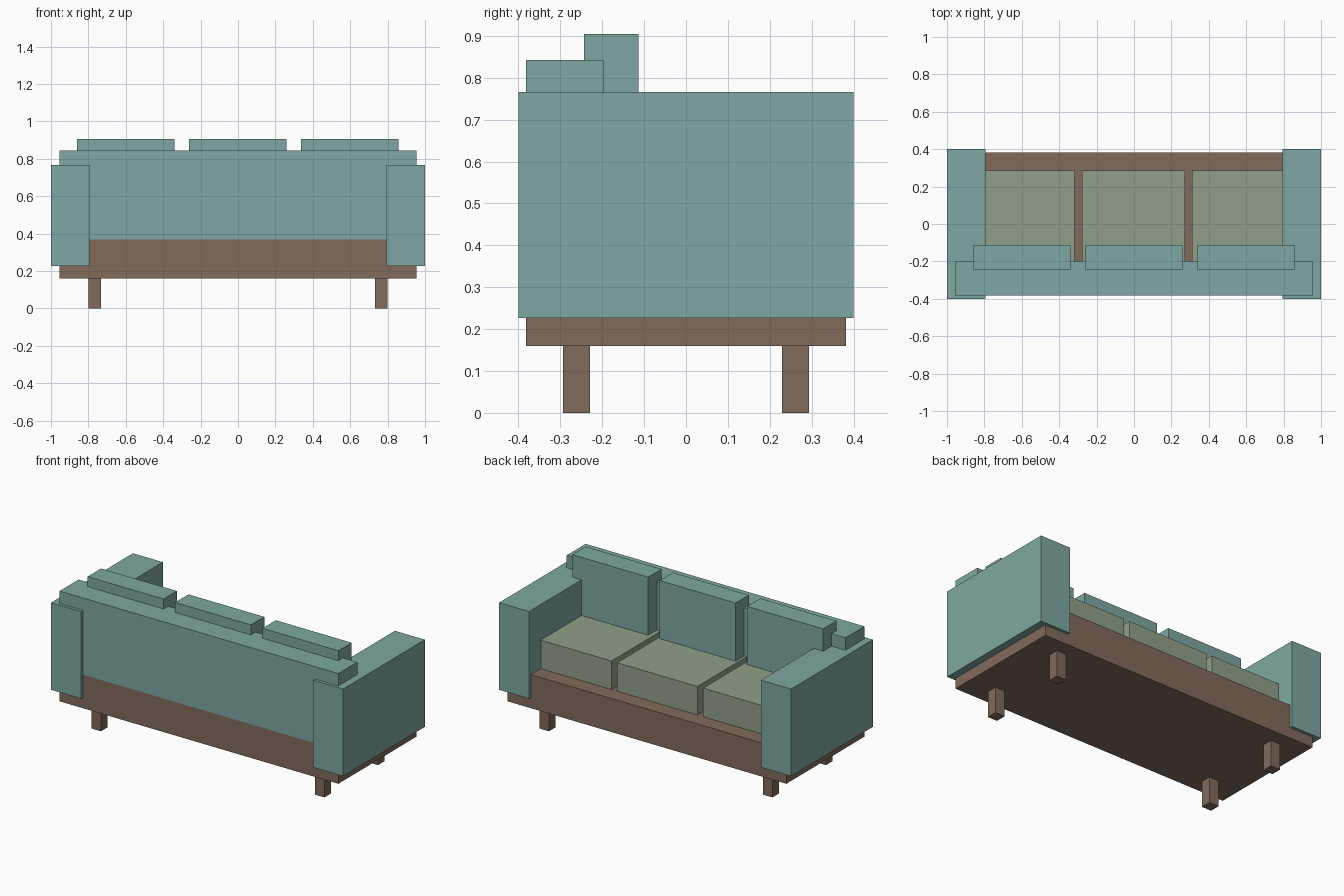
import bpy
import bmesh
from mathutils import Vector

if "Cube" in bpy.data.objects:
    bpy.data.objects.remove(bpy.data.objects["Cube"])


def material(name, colour):
    mat = bpy.data.materials.new(name)
    mat.diffuse_color = (*colour, 1)
    mat.use_nodes = True
    mat.node_tree.nodes["Principled BSDF"].inputs["Base Color"].default_value = mat.diffuse_color
    return mat


teal = material("teal_fabric", (0.21, 0.39, 0.36))
sage = material("sage_fabric", (0.28, 0.35, 0.25))
wood = material("brown_wood", (0.22, 0.145, 0.105))


def box(name, x, y, z, mat):
    """Box spanning the given (min, max) range on each axis."""
    lo, hi = Vector((x[0], y[0], z[0])), Vector((x[1], y[1], z[1]))
    bm = bmesh.new()
    bmesh.ops.create_cube(bm, size=1)
    bmesh.ops.scale(bm, vec=hi - lo, verts=bm.verts)
    mesh = bpy.data.meshes.new(name)
    bm.to_mesh(mesh)
    bm.free()
    mesh.materials.append(mat)
    obj = bpy.data.objects.new(name, mesh)
    obj.location = (lo + hi) / 2
    bpy.context.collection.objects.link(obj)
    return obj


# Base frame and backrest
box("base", (-0.955, 0.955), (-0.382, 0.382), (0.16, 0.368), wood)
box("backrest", (-0.955, 0.955), (-0.382, -0.197), (0.368, 0.843), teal)

# Arms and legs, one pair of legs per side
for side, s in (("left", -1), ("right", 1)):
    box(f"{side}_arm", sorted((s * 0.795, s)), (-0.4, 0.4), (0.226, 0.766), teal)
    for end, t in (("front", -1), ("back", 1)):
        box(f"{end}_{side}_leg", sorted((s * 0.733, s * 0.798)),
            sorted((t * 0.229, t * 0.294)), (0, 0.16), wood)

# Three seat cushions with a back cushion standing on each
for place, i in (("left", -1), ("middle", 0), ("right", 1)):
    cx = i * 0.589 - 0.003
    box(f"{place}_seat_cushion", (cx - 0.275, cx + 0.275), (-0.197, 0.285), (0.368, 0.545), sage)
    cx = i * 0.599 - 0.001
    box(f"{place}_back_cushion", (cx - 0.26, cx + 0.26), (-0.243, -0.113), (0.545, 0.905), teal)
